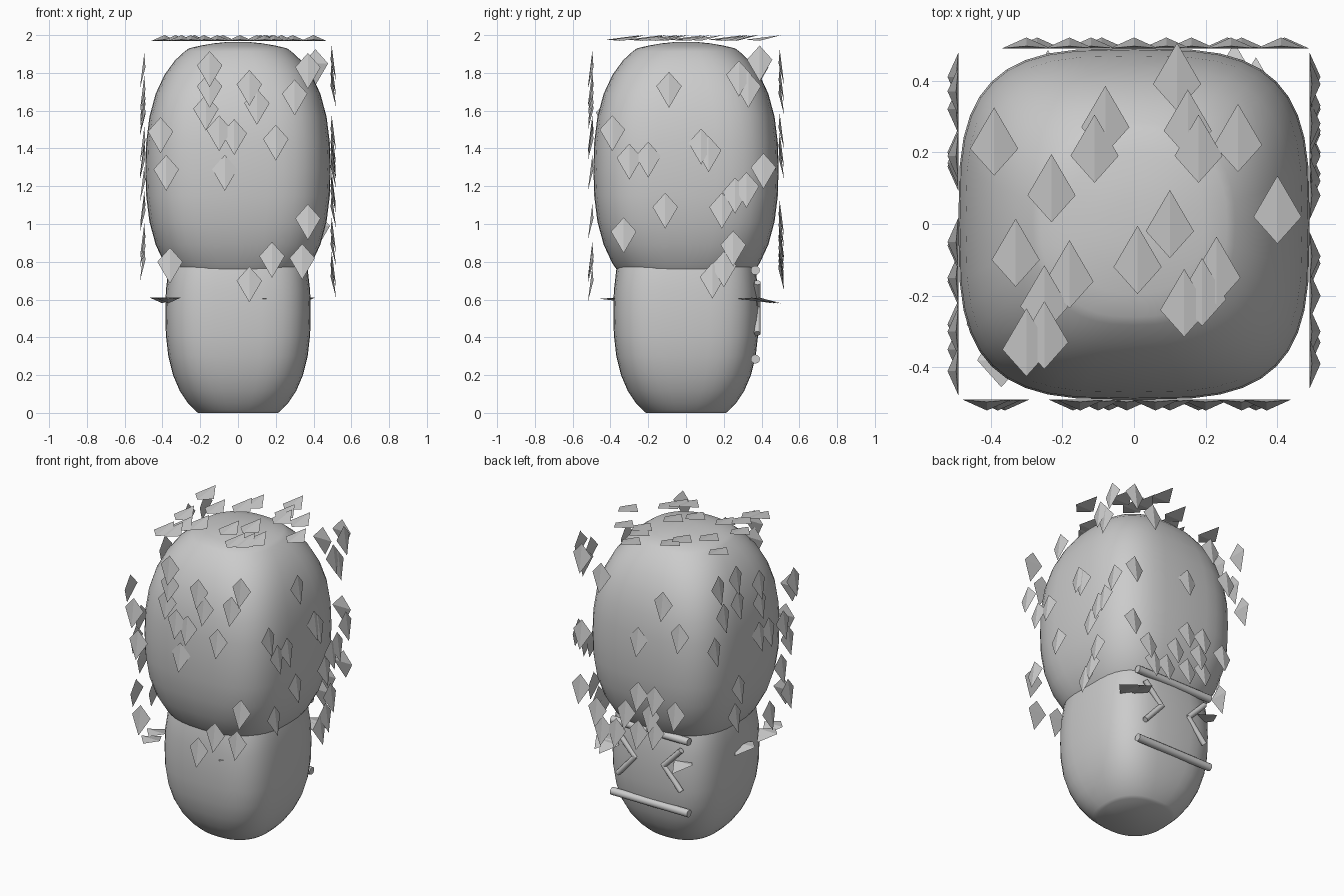
import bpy, bmesh
from math import cos, sin, pi
from mathutils import Vector

if "Cube" in bpy.data.objects:
    bpy.data.objects.remove(bpy.data.objects["Cube"])


def make_object(name, bm, smooth=False):
    bmesh.ops.recalc_face_normals(bm, faces=bm.faces)
    me = bpy.data.meshes.new(name)
    bm.to_mesh(me)
    bm.free()
    ob = bpy.data.objects.new(name, me)
    bpy.context.collection.objects.link(ob)
    if smooth:
        bpy.ops.object.select_all(action='DESELECT')
        ob.select_set(True)
        bpy.context.view_layer.objects.active = ob
        bpy.ops.object.shade_smooth_by_angle(angle=1.0)
    return ob


def spow(v, p):
    return abs(v) ** p * (1 if v >= 0 else -1)


# Soft rounded block: rounded-square rings along a bulging profile, softer near the ends
def soft_block(name, radius, zc, half, stretch, dome, rings=14, sides=40, m=2.45):
    bm = bmesh.new()
    loops = []

    def ring(r, z, n):
        loops.append([bm.verts.new((r * spow(cos(2 * pi * k / sides), 2 / n),
                                    r * spow(sin(2 * pi * k / sides), 2 / n), z))
                      for k in range(sides)])

    for i in range(rings + 1):
        d = half * sin(pi * (i / rings - 0.5))
        r = radius * (1 - (abs(d) / stretch) ** m) ** (1 / m)
        ring(r, zc + d, 3.3 - 0.9 * (abs(d) / half) ** 3)
    # gently domed crown
    r_end = radius * (1 - (half / stretch) ** m) ** (1 / m)
    for f in (0.75, 0.5, 0.25):
        ring(r_end * f, zc + half + dome * (1 - f * f), 2.3)
    for a, b in zip(loops, loops[1:]):
        for k in range(sides):
            j = (k + 1) % sides
            bm.faces.new((a[k], a[j], b[j], b[k]))
    bm.faces.new(loops[0][::-1])
    bm.faces.new(loops[-1])
    return make_object(name, bm, True)


soft_block("trunk", 0.385, 0.53, 0.53, 0.59, 0.01)
soft_block("foliage", 0.49, 1.29, 0.64, 0.705, 0.035)


# Solid folded kite leaves: short tip and wings on the plane, long tail lifted
def leaves(name, normal, tail, plane, spots):
    n, t = Vector(normal), Vector(tail)
    side = t.cross(n)
    bm = bmesh.new()
    for p in spots:
        c = Vector(plane(*p))
        tip = bm.verts.new(c - t * 0.085 + n * 0.006)
        end = bm.verts.new(c + t * 0.105 + n * 0.03)
        left = bm.verts.new(c - side * 0.067 - t * 0.01)
        right = bm.verts.new(c + side * 0.067 - t * 0.01)
        for f in ((tip, end, left), (tip, right, end), (tip, left, right), (left, end, right)):
            bm.faces.new(f)
    return make_object(name, bm)


down = (0, 0, -1)
leaves("front_leaves", (0, -1, 0), down, lambda x, z: (x, -0.49, z), [
    (-.15, 1.83), (-.15, 1.72), (-.17, 1.6), (-.1, 1.49), (-.02, 1.47), (.06, 1.73),
    (.1, 1.63), (.2, 1.44), (.3, 1.68), (.37, 1.82), (-.41, 1.48), (-.38, 1.28),
    (-.07, 1.28), (.37, 1.02), (.18, .82), (.34, .81), (.06, .69), (-.36, .79)])
leaves("right_leaves", (1, 0, 0), down, lambda y, z: (0.49, y, z), [
    (-.09, 1.72), (.28, 1.78), (.33, 1.72), (.39, 1.86), (-.39, 1.49), (-.3, 1.34),
    (-.2, 1.35), (.08, 1.42), (.12, 1.38), (-.11, 1.08), (-.33, .95), (.19, 1.08),
    (.26, 1.16), (.32, 1.19), (.41, 1.29), (.25, .88), (.2, .77), (.14, .71)])
leaves("back_leaves", (0, 1, 0), down, lambda x, z: (x, 0.49, z), [
    (.41, 1.84), (.41, 1.34), (.27, 1.75), (0, 1.4), (-.18, 1.68), (-.3, 1.5),
    (.42, .98), (0, 1.04), (-.12, 1.04), (-.09, .92), (.09, .9), (.26, .75),
    (-.27, .98), (.16, .76), (0, .79), (-.12, .82), (.3, .86)])
leaves("left_leaves", (-1, 0, 0), down, lambda y, z: (-0.49, y, z), [
    (.19, 1.82), (.37, 1.82), (-.05, 1.7), (.17, 1.65), (.32, 1.62), (.41, 1.43),
    (-.06, 1.57), (-.15, 1.35), (-.05, 1.36), (-.3, 1.34), (-.41, 1.58),
    (-.35, 1.22), (.16, 1.09), (-.28, 1.06), (-.35, .87), (.2, .92), (-.16, .8)])
leaves("top_leaves", (0, 0, 1), (0, 1, 0), lambda x, y: (x, y, 1.97), [
    (-.39, .22), (-.08, .28), (-.11, .2), (-.23, .09), (-.33, -.09), (-.18, -.15),
    (-.25, -.22), (-.25, -.32), (-.3, -.34), (.01, -.11), (.1, -.01), (.14, -.23),
    (.19, -.2), (.23, -.14), (.4, .03), (.29, .23), (.15, .27), (.18, .2), (.12, .4)])
leaves("under_leaves", (0, 0, -1), (0, 1, 0), lambda x, y: (x, y, 0.61), [
    (-.4, -.27), (-.37, -.37), (-.4, -.04), (-.24, .38), (.34, .36), (.28, .4),
    (.14, -.31)])


# Round sticks on the back of the trunk
def stick(name, a, b, r=0.02):
    a, b = Vector(a), Vector(b)
    bpy.ops.mesh.primitive_cylinder_add(vertices=12, radius=r, depth=(b - a).length,
                                        location=(a + b) / 2)
    ob = bpy.context.object
    ob.name = name
    ob.rotation_euler = (b - a).to_track_quat('Z', 'Y').to_euler()
    bpy.ops.object.shade_smooth_by_angle(angle=0.7)


stick("upper_bar", (-.28, .367, .755), (.28, .367, .755), 0.024)
stick("lower_bar", (-.28, .367, .285), (.28, .367, .285), 0.024)
for s in (-1, 1):
    stick("chevron_upper", (s * .1, .378, .555), (s * .23, .378, .69), 0.017)
    stick("chevron_lower", (s * .1, .378, .565), (s * .23, .378, .42), 0.017)
